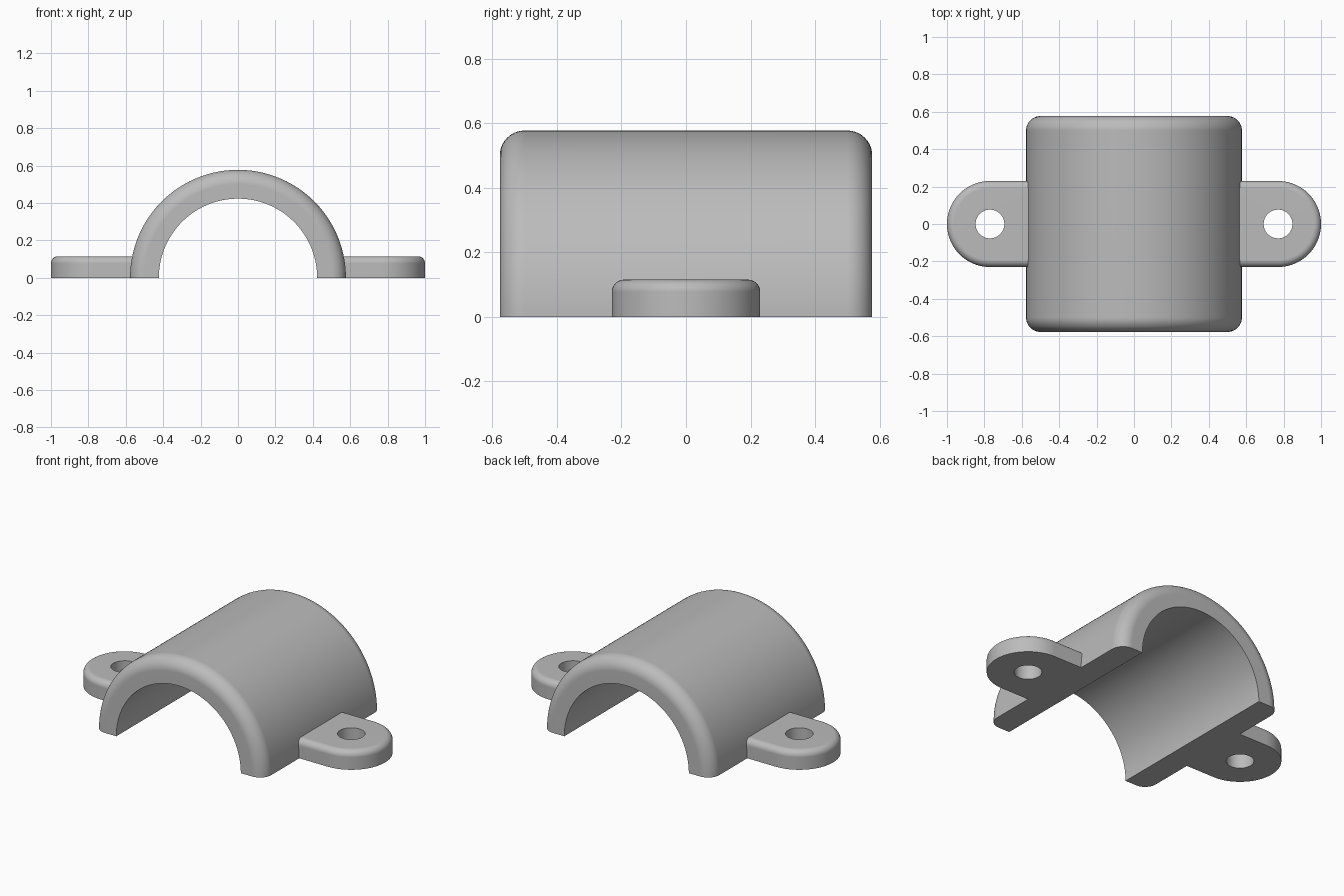
import bpy, bmesh
from math import sin, cos, pi, sqrt, radians

if "Cube" in bpy.data.objects:
    bpy.data.objects.remove(bpy.data.objects["Cube"])

OUTER, INNER, HALF_LEN, SHELL_FILLET = 0.577, 0.423, 0.577, 0.077
TAB_R, TAB_X, TAB_H, TAB_FILLET, HOLE_R = 0.23, 0.77, 0.115, 0.038, 0.077

grey = bpy.data.materials.new("plain grey")
grey.use_nodes = True
colour = (0.5, 0.5, 0.5, 1)
grey.diffuse_color = colour
grey.node_tree.nodes["Principled BSDF"].inputs["Base Color"].default_value = colour


def loft(name, rings, closed):
    """Skin closed point rings; either join last to first or cap both ends."""
    bm = bmesh.new()
    loops = [[bm.verts.new(p) for p in ring] for ring in rings]
    pairs = list(zip(loops, loops[1:]))
    if closed:
        pairs.append((loops[-1], loops[0]))
    else:
        bm.faces.new(loops[0])
        bm.faces.new(loops[-1])
    for a, b in pairs:
        for i in range(len(a)):
            j = (i + 1) % len(a)
            bm.faces.new((a[i], a[j], b[j], b[i]))
    bmesh.ops.recalc_face_normals(bm, faces=bm.faces)
    mesh = bpy.data.meshes.new(name)
    bm.to_mesh(mesh)
    bm.free()
    mesh.materials.append(grey)
    obj = bpy.data.objects.new(name, mesh)
    bpy.context.collection.objects.link(obj)
    bpy.ops.object.select_all(action="DESELECT")
    obj.select_set(True)
    bpy.context.view_layer.objects.active = obj
    bpy.ops.object.shade_smooth_by_angle(angle=radians(30))
    normals = obj.modifiers.new("even shading", "WEIGHTED_NORMAL")
    normals.keep_sharp = True
    return obj


# Half-round shell: wall section with rounded outer ends, swept over the arch
steps = 10
quarter = [i * pi / 2 / steps for i in range(steps + 1)]
back_end = [(OUTER - SHELL_FILLET * (1 - sin(a)),
             HALF_LEN - SHELL_FILLET * (1 - cos(a))) for a in quarter]
front_end = [(r, -y) for r, y in reversed(back_end)]
section = [(INNER, -HALF_LEN), (INNER, HALF_LEN)] + back_end + front_end
segments = 96
arch = [[(r * cos(pi * i / segments), y, r * sin(pi * i / segments))
         for r, y in section] for i in range(segments + 1)]
loft("half_round_shell", arch, closed=False)


# Mounting tab: rounded-end outline that meets the curved shell wall
ROUND, BACK = 48, 17


def tab_outline(inset, z):
    r = TAB_R - inset
    wall = sqrt(OUTER ** 2 - z ** 2) - 0.002
    angles = [-pi / 2 + pi * i / ROUND for i in range(ROUND + 1)]
    tip = [(TAB_X + r * cos(a), r * sin(a), z) for a in angles]
    return tip + [(wall, r - 2 * r * j / (BACK - 1), z) for j in range(BACK)]


def hole_outline(z):
    angles = [-pi / 2 + pi * i / ROUND for i in range(ROUND + 1)]
    angles += [pi / 2 + pi * (j + 1) / (BACK + 1) for j in range(BACK)]
    return [(TAB_X + HOLE_R * cos(a), HOLE_R * sin(a), z) for a in angles]


rings = [tab_outline(0, 0)]
rings += [tab_outline(TAB_FILLET * (1 - cos(a)), TAB_H - TAB_FILLET * (1 - sin(a)))
          for a in quarter]
rings += [hole_outline(TAB_H), hole_outline(0)]
tabs = loft("mounting_tabs", rings, closed=True)

# The second tab mirrors the first
mirror = tabs.modifiers.new("other side", "MIRROR")
mirror.use_mirror_merge = False
tabs.modifiers.move(1, 0)
